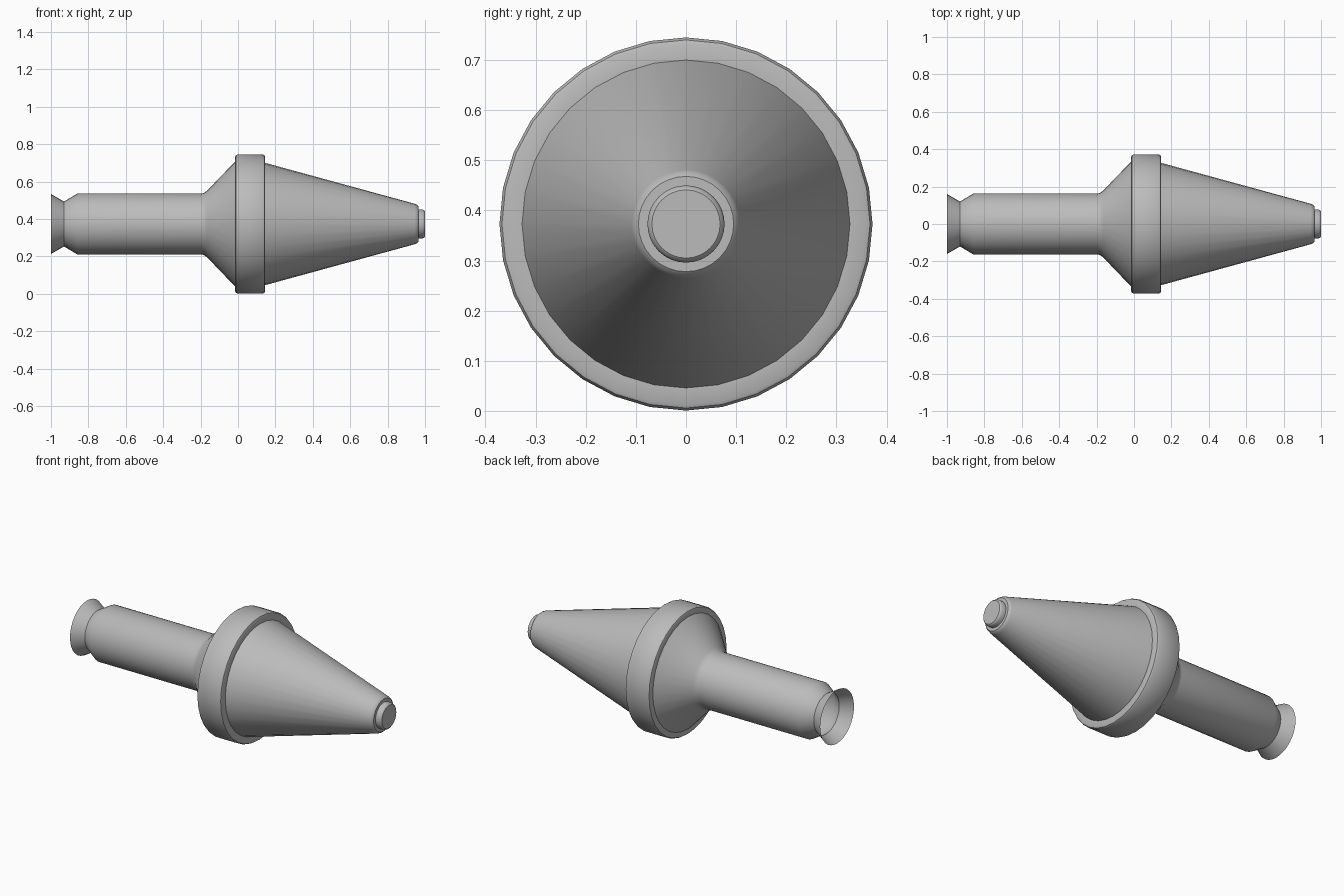
import bpy, bmesh, math

SIDES = 32
AXIS_Z = 0.373

cube = bpy.data.objects.get("Cube")
if cube:
    bpy.data.objects.remove(cube, do_unlink=True)

steel = bpy.data.materials.new("grey steel")
steel.use_nodes = True
GREY = (0.5, 0.5, 0.5, 1)
steel.diffuse_color = GREY
steel.node_tree.nodes["Principled BSDF"].inputs["Base Color"].default_value = GREY


def turn(name, profile, cap_end=False):
    """Turn a profile of (x, radius) points around the long axis."""
    bm = bmesh.new()
    rings = []
    for x, r in profile:
        angles = [2 * math.pi * i / SIDES for i in range(SIDES)]
        rings.append([bm.verts.new((x, r * math.sin(a), r * math.cos(a))) for a in angles])
    for a, b in zip(rings, rings[1:]):
        for i in range(SIDES):
            j = (i + 1) % SIDES
            bm.faces.new((a[j], b[j], b[i], a[i]))
    if cap_end:
        bm.faces.new(rings[-1][::-1])
    mesh = bpy.data.meshes.new(name)
    bm.to_mesh(mesh)
    bm.free()
    mesh.materials.append(steel)
    obj = bpy.data.objects.new(name, mesh)
    obj.location.z = AXIS_Z
    bpy.context.collection.objects.link(obj)
    bpy.ops.object.select_all(action="DESELECT")
    obj.select_set(True)
    bpy.context.view_layer.objects.active = obj
    bpy.ops.object.shade_smooth_by_angle(angle=math.radians(32))
    return obj


# Open flared tail, retaining groove, straight shank and shoulder cone
turn("shank", [(-1, 0.16), (-0.93, 0.12), (-0.86, 0.162), (-0.2, 0.162),
               (-0.185, 0.165), (-0.165, 0.178), (-0.015, 0.335)])

# Wide collar with softened rims
turn("collar", [(-0.015, 0.335), (-0.015, 0.36), (-0.012, 0.367), (-0.003, 0.372),
                (0.133, 0.372), (0.142, 0.367), (0.145, 0.36), (0.145, 0.327)])

# Tapered nose with rounded end
turn("nose_cone", [(0.145, 0.327), (0.945, 0.108), (0.957, 0.103),
                   (0.964, 0.095), (0.964, 0.077)])

# Small hard tip
turn("tip_button", [(0.964, 0.077), (0.987, 0.077), (0.996, 0.073), (1, 0.068)], cap_end=True)
